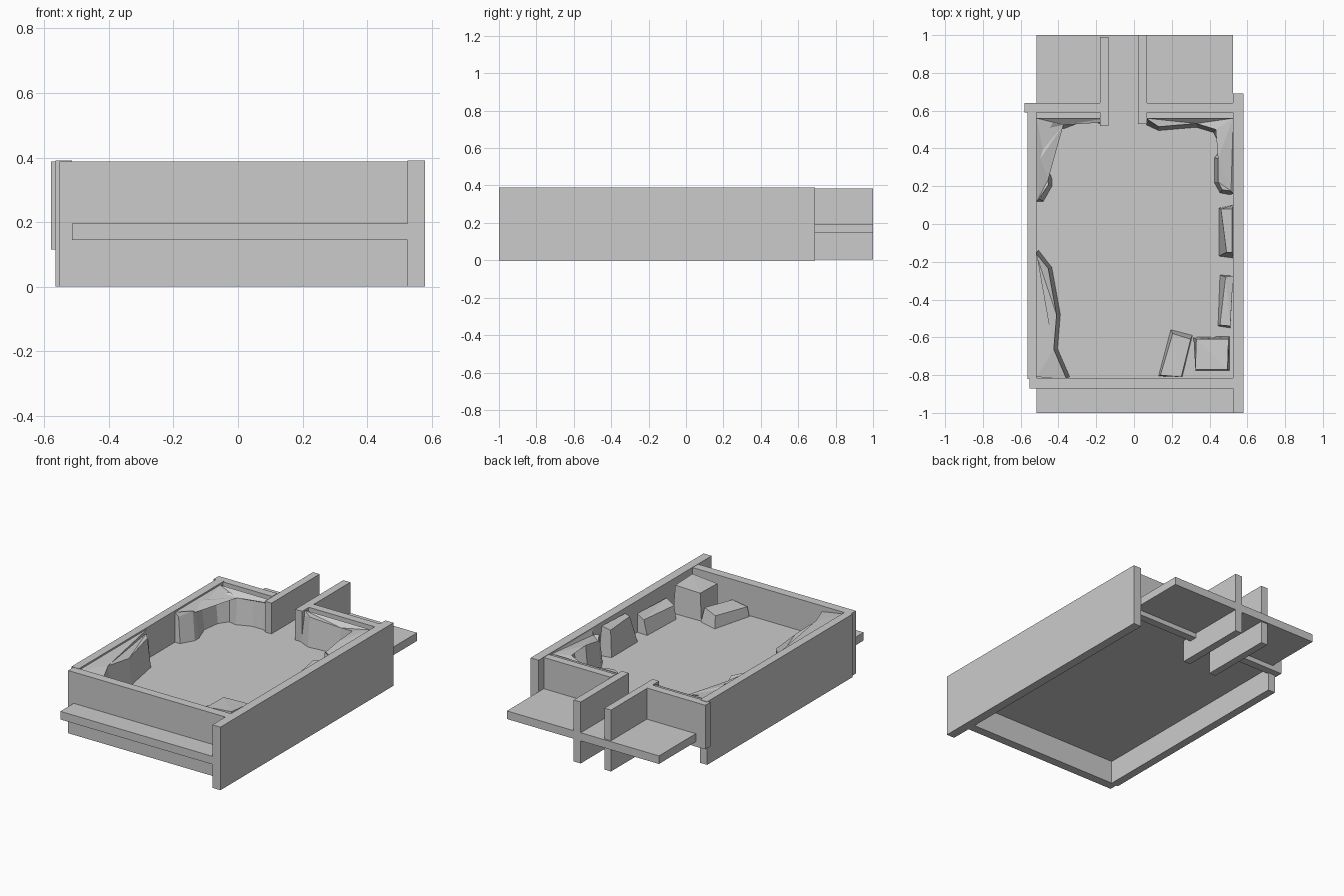
import bpy, bmesh
from mathutils import Vector

FLOOR = 0.195


def finish(name, bm):
    bmesh.ops.recalc_face_normals(bm, faces=bm.faces)
    mesh = bpy.data.meshes.new(name)
    bm.to_mesh(mesh)
    bm.free()
    ob = bpy.data.objects.new(name, mesh)
    bpy.context.collection.objects.link(ob)
    return ob


def loft(name, base, top):
    """Solid between two closed loops with equal point counts."""
    bm = bmesh.new()
    lo = [bm.verts.new(p) for p in base]
    hi = [bm.verts.new(p) for p in top]
    n = len(lo)
    for i in range(n):
        j = (i + 1) % n
        bm.faces.new((lo[i], lo[j], hi[j], hi[i]))
    caps = [bm.faces.new(lo[::-1]), bm.faces.new(hi)]
    bmesh.ops.triangulate(bm, faces=caps)
    return finish(name, bm)


def box(name, x0, x1, y0, y1, z0, z1):
    loop = [(x0, y0), (x1, y0), (x1, y1), (x0, y1)]
    return loft(name, [(x, y, z0) for x, y in loop], [(x, y, z1) for x, y in loop])


def cliff(name, rim, wall, side, lean=0.02, rim_z=0.36, wall_z=0.38):
    """Rock bank: the rim leans back towards the wall; side picks left or right of the path."""
    base = [(x, y, FLOOR) for x, y in rim + wall]
    top = []
    for i, (x, y) in enumerate(rim):
        a = Vector(rim[max(i - 1, 0)])
        b = Vector(rim[min(i + 1, len(rim) - 1)])
        t = (b - a).normalized()
        n = Vector((-t.y, t.x)) * side * lean
        z = rim_z + (0.012 if i % 2 else -0.008)
        top.append((x + n.x, y + n.y, z))
    top += [(x, y, wall_z) for x, y in wall]
    return loft(name, base, top)


def rock(name, base, top, heights):
    """Loose block with four base corners and an uneven top."""
    return loft(name, [(x, y, FLOOR) for x, y in base],
                [(x, y, h) for (x, y), h in zip(top, heights)])


# Floor slab
box("floor", -0.515, 0.525, -1.0, 1.0, 0.145, FLOOR)

# Outer walls
box("right_wall", 0.525, 0.58, -1.0, 0.69, 0.0, 0.39)
box("left_wall", -0.565, -0.515, -0.82, 0.60, 0.0, 0.39)
box("front_wall", -0.553, 0.525, -0.87, -0.815, 0.0, 0.388)
box("back_wall_left", -0.58, -0.18, 0.59, 0.64, 0.115, 0.388)
box("back_wall_right", 0.068, 0.525, 0.59, 0.64, 0.115, 0.388)

# Passage walls at the back
box("passage_wall_left", -0.18, -0.135, 0.52, 0.99, 0.005, 0.385)
box("passage_wall_right", 0.02, 0.068, 0.53, 1.0, 0.005, 0.385)

# Rock banks along the walls
cliff("front_left_cliff",
      [(-0.505, -0.14), (-0.435, -0.23), (-0.39, -0.48), (-0.405, -0.66), (-0.34, -0.81)],
      [(-0.515, -0.81), (-0.515, -0.15)], side=-1)
cliff("back_left_cliff",
      [(-0.48, 0.12), (-0.435, 0.2), (-0.435, 0.24), (-0.475, 0.35), (-0.46, 0.46),
       (-0.42, 0.515), (-0.37, 0.505), (-0.28, 0.54), (-0.21, 0.54), (-0.14, 0.52)],
      [(-0.14, 0.56), (-0.515, 0.56), (-0.515, 0.12)], side=1)
cliff("back_right_cliff",
      [(0.065, 0.525), (0.13, 0.495), (0.33, 0.512), (0.42, 0.485), (0.465, 0.40),
       (0.425, 0.35), (0.425, 0.22), (0.455, 0.165), (0.51, 0.155)],
      [(0.525, 0.16), (0.525, 0.56), (0.065, 0.56)], side=1)

# Loose rocks
rock("upright_rock",
     [(0.45, 0.085), (0.45, -0.17), (0.525, -0.18), (0.525, 0.10)],
     [(0.46, 0.08), (0.49, -0.15), (0.52, -0.15), (0.52, 0.08)],
     [0.36, 0.35, 0.36, 0.37])
rock("low_rock",
     [(0.455, -0.27), (0.445, -0.54), (0.51, -0.55), (0.525, -0.275)],
     [(0.485, -0.28), (0.455, -0.535), (0.51, -0.54), (0.525, -0.275)],
     [0.28, 0.28, 0.31, 0.31])
rock("corner_boulder",
     [(0.315, -0.60), (0.325, -0.775), (0.505, -0.775), (0.505, -0.595)],
     [(0.33, -0.61), (0.325, -0.77), (0.495, -0.77), (0.50, -0.61)],
     [0.36, 0.36, 0.375, 0.365])
rock("slab_rock",
     [(0.195, -0.56), (0.13, -0.805), (0.255, -0.81), (0.31, -0.59)],
     [(0.205, -0.58), (0.14, -0.80), (0.25, -0.81), (0.30, -0.61)],
     [0.265, 0.255, 0.265, 0.28])
